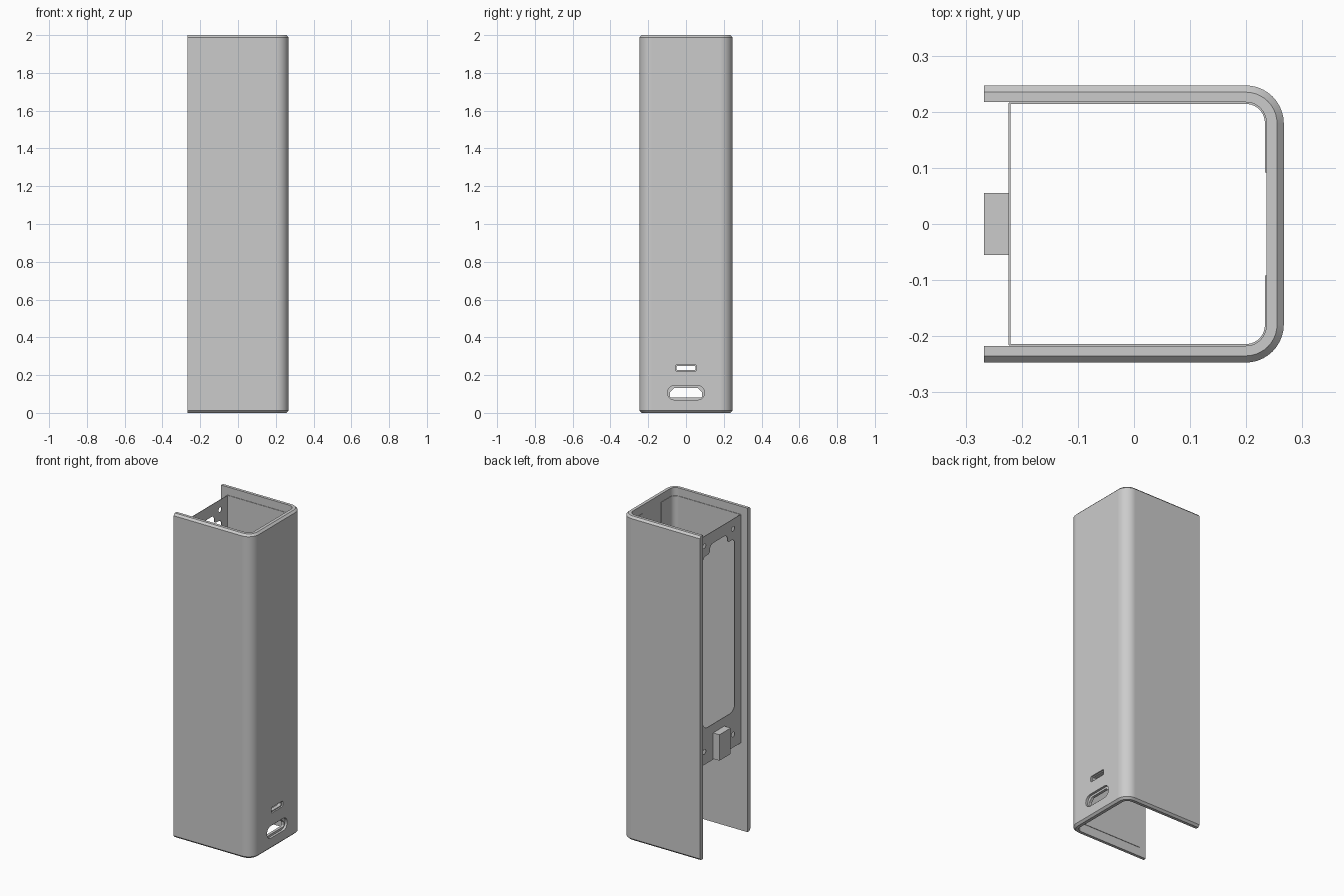
import bpy, bmesh, math
from mathutils import Vector

if "Cube" in bpy.data.objects:
    bpy.data.objects.remove(bpy.data.objects["Cube"])


def rounded(points, seg=10):
    """Closed 2D outline from (u, v, radius) corners; radius 0 stays sharp."""
    out, n = [], len(points)
    for i, (u, v, r) in enumerate(points):
        p = Vector((u, v))
        if r == 0:
            out.append((u, v))
            continue
        a = (Vector(points[i - 1][:2]) - p).normalized()
        b = (Vector(points[(i + 1) % n][:2]) - p).normalized()
        half = a.angle(b) / 2
        c = p + (a + b).normalized() * r / math.sin(half)
        t = r / math.tan(half)
        s, e = (p + a * t - c).normalized(), (p + b * t - c).normalized()
        out += [tuple(c + s.slerp(e, k / seg).normalized() * r) for k in range(seg + 1)]
    return out


def rect(u0, u1, v0, v1, r=0):
    return rounded([(u0, v0, r), (u1, v0, r), (u1, v1, r), (u0, v1, r)])


def loft(name, rings, axis='Z'):
    """Solid through (outline, position) rings stacked along Z or X."""
    bm = bmesh.new()
    place = (lambda u, v, w: (u, v, w)) if axis == 'Z' else (lambda u, v, w: (w, u, v))
    vs = [[bm.verts.new(place(u, v, w)) for u, v in o] for o, w in rings]
    n = len(vs[0])
    for lo, hi in zip(vs, vs[1:]):
        for i in range(n):
            j = (i + 1) % n
            bm.faces.new((lo[i], lo[j], hi[j], hi[i]))
    bm.faces.new(vs[0][::-1])
    bm.faces.new(vs[-1])
    bmesh.ops.recalc_face_normals(bm, faces=bm.faces)
    mesh = bpy.data.meshes.new(name)
    bm.to_mesh(mesh)
    bm.free()
    ob = bpy.data.objects.new(name, mesh)
    bpy.context.collection.objects.link(ob)
    return ob


def activate(ob):
    bpy.ops.object.select_all(action='DESELECT')
    ob.select_set(True)
    bpy.context.view_layer.objects.active = ob


def cut(ob, outline, x0, x1):
    """Cut a prism running along X out of ob."""
    cutter = loft("cutter", [(outline, x0), (outline, x1)], 'X')
    cutter.hide_render = True
    mod = ob.modifiers.new("cut", 'BOOLEAN')
    mod.operation, mod.solver, mod.object = 'DIFFERENCE', 'EXACT', cutter
    activate(ob)
    bpy.ops.object.modifier_apply(modifier=mod.name)
    bpy.data.objects.remove(cutter)


def smooth(ob):
    activate(ob)
    bpy.ops.object.shade_smooth_by_angle(angle=math.radians(25))
    mod = ob.modifiers.new("normals", 'WEIGHTED_NORMAL')
    mod.keep_sharp = True


BACK, PLATE_X = -0.267, -0.222


def u_section(inset):
    h, x, r = 0.247 - inset, 0.267 - inset, 0.068 - inset
    return rounded([(BACK, h, 0), (x, h, r), (x, -h, r), (BACK, -h, 0),
                    (BACK, -0.217, 0), (0.2357, -0.217, 0.036),
                    (0.2357, 0.217, 0.036), (BACK, 0.217, 0)])


# Outer U-shaped shell with chamfered ends
C = 0.012
shell = loft("shell", [(u_section(C), 0), (u_section(0), C),
                       (u_section(0), 2 - C), (u_section(C), 2)])
# Charging port: stadium recess with a trapezoid opening
cut(shell, rect(-0.098, 0.098, 0.069, 0.145, 0.037), 0.253, 0.3)
cut(shell, rounded([(-0.086, 0.082, 0.006), (0.086, 0.082, 0.006), (0.086, 0.108, 0.006),
                    (0.062, 0.133, 0.008), (-0.062, 0.133, 0.008), (-0.086, 0.108, 0.006)]), 0.2, 0.3)
# Small indicator slot
cut(shell, rect(-0.056, 0.056, 0.22, 0.255, 0.009), 0.258, 0.3)
cut(shell, rect(-0.05, 0.05, 0.226, 0.249, 0.006), 0.2, 0.3)
smooth(shell)

# Thin raised liner on the inner walls, one half each side
for name, s in (("liner_left", -1), ("liner_right", 1)):
    section = rounded([(PLATE_X, s * 0.214, 0), (0.2333, s * 0.214, 0.034),
                       (0.2333, s * 0.092, 0), (0.237, s * 0.092, 0),
                       (0.237, s * 0.2185, 0.036), (PLATE_X, s * 0.2185, 0)])
    smooth(loft(name, [(section, 0.055), (section, 1.95)]))

# Thin mounting plate with display window and screw holes
plate_outline = rect(-0.216, 0.216, 0.54, 1.95)
plate = loft("mounting_plate", [(plate_outline, -0.2235), (plate_outline, -0.2205)], 'X')
cut(plate, rounded([(-0.155, 0.76, 0.045), (0.155, 0.76, 0.045), (0.155, 1.825, 0.03),
                    (0.085, 1.825, 0.018), (0.085, 1.877, 0.03), (-0.085, 1.877, 0.03),
                    (-0.085, 1.825, 0.018), (-0.155, 1.825, 0.03)]), -0.24, -0.2)
for y in (-0.14, 0.14):
    for z in (0.62, 1.89):
        cut(plate, rect(y - 0.0145, y + 0.0145, z - 0.0145, z + 0.0145, 0.0144), -0.24, -0.2)

# Button block on the plate
block = rect(-0.055, 0.055, 0.545, 0.705)
loft("button_block", [(block, BACK), (block, PLATE_X)], 'X')
